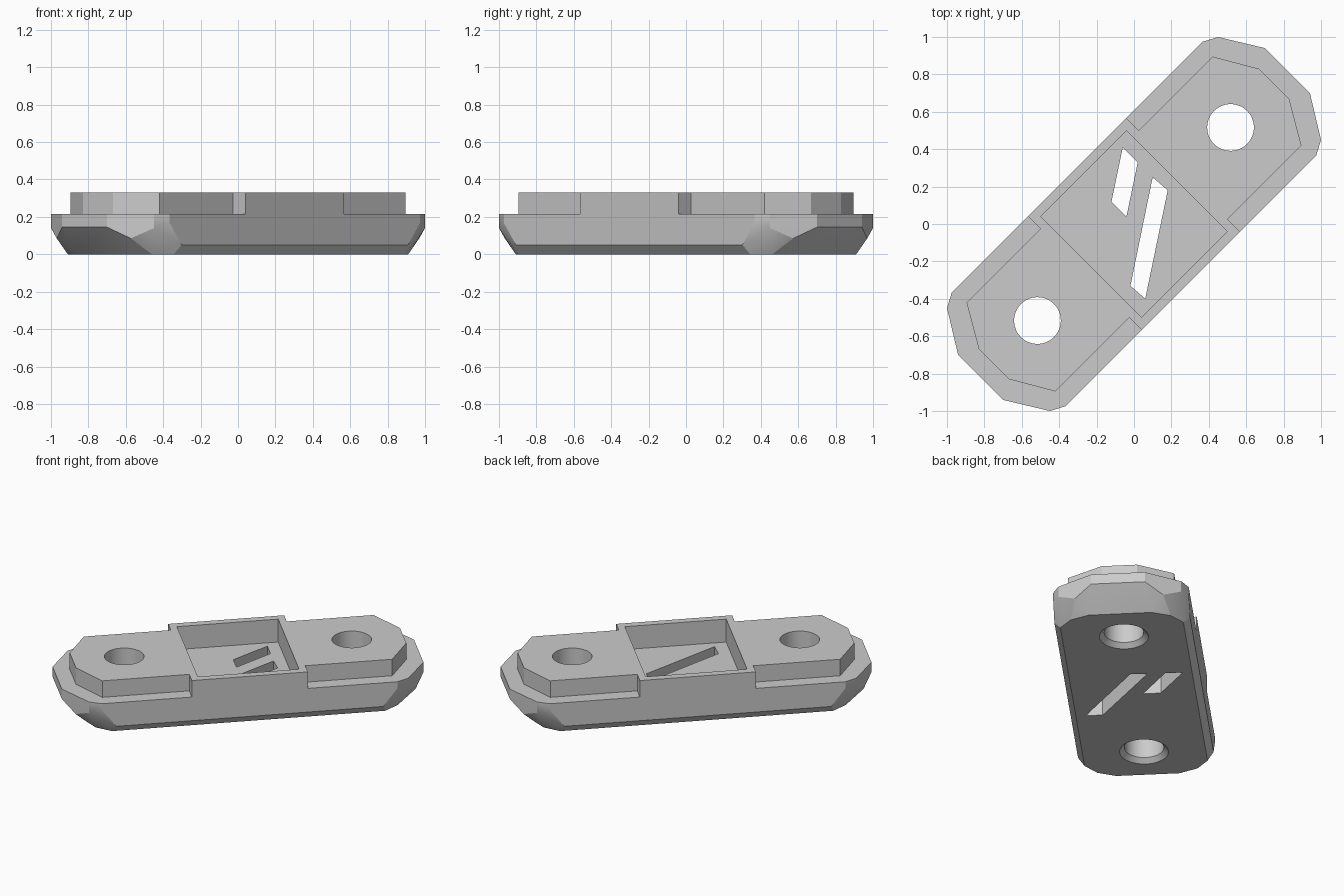
import bpy, bmesh, math
from mathutils import Matrix

cube = bpy.data.objects.get("Cube")
if cube:
    bpy.data.objects.remove(cube, do_unlink=True)

TURN = Matrix.Rotation(math.radians(45), 4, 'Z')   # long axis lies on the diagonal
LEDGE, TOP, FLOOR = 0.215, 0.33, 0.17

grey = bpy.data.materials.new("light_grey")
grey.use_nodes = True
colour = (0.6, 0.6, 0.6, 1)
grey.diffuse_color = colour
grey.node_tree.nodes["Principled BSDF"].inputs["Base Color"].default_value = colour


def finish(bm, name):
    bmesh.ops.transform(bm, matrix=TURN, verts=bm.verts)
    bmesh.ops.recalc_face_normals(bm, faces=bm.faces)
    mesh = bpy.data.meshes.new(name)
    bm.to_mesh(mesh)
    bm.free()
    mesh.materials.append(grey)
    obj = bpy.data.objects.new(name, mesh)
    bpy.context.collection.objects.link(obj)
    return obj


def prism(name, points, low, high):
    bm = bmesh.new()
    face = bm.faces.new([bm.verts.new((u, v, low)) for u, v in points])
    new = bmesh.ops.extrude_face_region(bm, geom=[face])["geom"]
    verts = [g for g in new if isinstance(g, bmesh.types.BMVert)]
    bmesh.ops.translate(bm, vec=(0, 0, high - low), verts=verts)
    return finish(bm, name)


def four_way(quarter):
    """Mirror a quarter outline into a closed loop."""
    half = quarter + [(-u, v) for u, v in reversed(quarter)]
    return half + [(u, -v) for u, v in reversed(half)]


def bolt_hole(name, u):
    """Straight bore with a countersink underneath."""
    bm = bmesh.new()
    rings = []
    for r, z in ((0.165, -0.01), (0.125, 0.03), (0.125, 0.5)):
        ring = bmesh.ops.create_circle(bm, segments=48, radius=r,
                                       matrix=Matrix.Translation((u, 0, z)))["verts"]
        rings.append(ring)
    for a, b in zip(rings, rings[1:]):
        for i in range(48):
            j = (i + 1) % 48
            bm.faces.new((a[i], a[j], b[j], b[i]))
    bm.faces.new(rings[0])
    bm.faces.new(rings[-1])
    return finish(bm, name)


def boolean(target, other, operation):
    mod = target.modifiers.new(other.name, 'BOOLEAN')
    mod.operation, mod.solver, mod.object = operation, 'EXACT', other
    other.hide_render = True


# Lower body: faceted ends and chamfered underside, symmetric in both directions
corner = [
    (0.948, 0.43, LEDGE), (1.025, 0.389, LEDGE), (1.16, 0.17, LEDGE),
    (0.948, 0.43, 0.17), (1.025, 0.389, 0.14), (1.16, 0.17, 0.145),
    (1.09, 0.28, 0.085), (0.856, 0.43, 0.05),
    (0.877, 0.39, 0), (0.969, 0.318, 0), (1.02, 0.2, 0),
]
bm = bmesh.new()
for su in (-1, 1):
    for sv in (-1, 1):
        for u, v, z in corner:
            bm.verts.new((u * su, v * sv, z))
hull = bmesh.ops.convex_hull(bm, input=bm.verts)
loose = [g for g in hull["geom_interior"] if isinstance(g, bmesh.types.BMVert)]
bmesh.ops.delete(bm, geom=loose, context='VERTS')
bmesh.ops.dissolve_limit(bm, angle_limit=math.radians(1), verts=bm.verts, edges=bm.edges)
plate = finish(bm, "plate_body")

# Raised deck: full width in the middle, inset at both ends
deck = prism("raised_deck", four_way(
    [(1.06, 0.113), (0.93, 0.336), (0.372, 0.336), (0.372, 0.43)]), LEDGE, TOP)

# Cutters: pocket, slanted through slots, two bolt holes
cutters = [
    prism("pocket_cutter", four_way([(0.325, 0.38)]), FLOOR, 0.5),
    prism("long_slot_cutter",
          [(0.247, 0.106), (0.255, 0), (-0.24, -0.325), (-0.247, -0.22)], -0.1, 0.25),
    prism("short_slot_cutter",
          [(0.247, 0.332), (0.247, 0.219), (0, 0.057), (0, 0.17)], -0.1, 0.25),
    bolt_hole("left_hole_cutter", 0.73),
    bolt_hole("right_hole_cutter", -0.73),
]

boolean(plate, deck, 'UNION')
for cutter in cutters:
    boolean(plate, cutter, 'DIFFERENCE')

# Bake the result and drop the helpers
graph = bpy.context.evaluated_depsgraph_get()
mesh = bpy.data.meshes.new_from_object(plate.evaluated_get(graph))
plate.modifiers.clear()
plate.data = mesh
for helper in [deck] + cutters:
    bpy.data.objects.remove(helper, do_unlink=True)

bpy.ops.object.select_all(action='DESELECT')
plate.select_set(True)
bpy.context.view_layer.objects.active = plate
bpy.ops.object.shade_smooth_by_angle(angle=math.radians(20))
